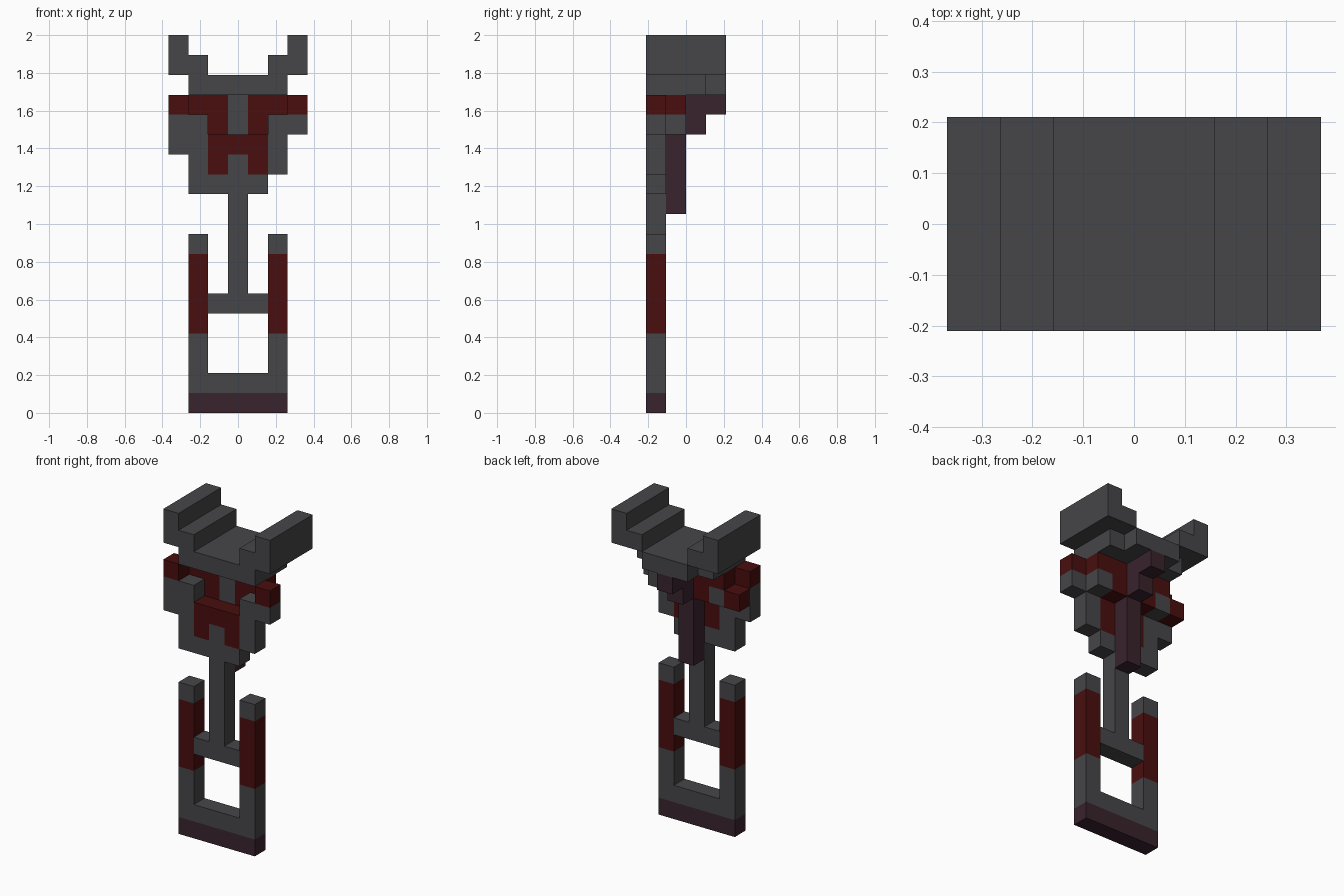
import bpy
import bmesh
from mathutils import Matrix, Vector

cube = bpy.data.objects.get("Cube")
if cube:
    bpy.data.objects.remove(cube, do_unlink=True)

# The whole model sits on a block grid: 7 wide, 4 deep, 19 high
UNIT = 2 / 19
ORIGIN = Vector((3.5, 2, 0))


def material(name, colour):
    mat = bpy.data.materials.new(name)
    mat.use_nodes = True
    mat.diffuse_color = (*colour, 1)
    bsdf = mat.node_tree.nodes["Principled BSDF"]
    bsdf.inputs["Base Color"].default_value = (*colour, 1)
    bsdf.inputs["Roughness"].default_value = 0.9
    return mat


GREY = material("dark grey", (0.061, 0.059, 0.065))
RED = material("dark red", (0.067, 0.0045, 0.0045))
PURPLE = material("dark purple", (0.041, 0.017, 0.026))


def blocks(name, mat, *boxes):
    """One object from boxes given as (x range, y range, z range) in grid units."""
    bm = bmesh.new()
    for ranges in boxes:
        low = Vector([r[0] for r in ranges])
        high = Vector([r[1] for r in ranges])
        place = Matrix.Translation(((low + high) / 2 - ORIGIN) * UNIT)
        scale = Matrix.Diagonal((*((high - low) * UNIT), 1))
        bmesh.ops.create_cube(bm, size=1, matrix=place @ scale)
    mesh = bpy.data.meshes.new(name)
    bm.to_mesh(mesh)
    bm.free()
    mesh.materials.append(mat)
    obj = bpy.data.objects.new(name, mesh)
    bpy.context.collection.objects.link(obj)
    return obj


def mirrored(x, side):
    return x if side == "right" else (7 - x[1], 7 - x[0])


FULL, FRONT, SECOND, THIRD = (0, 4), (0, 1), (1, 2), (2, 3)
MIDDLE = (3, 4)

# Handle frame
blocks("frame_foot", PURPLE, ((1, 6), FRONT, (0, 1)))
blocks("frame_base", GREY, ((1, 6), FRONT, (1, 2)))
blocks("crossbar", GREY, ((2, 5), FRONT, (5, 6)))
blocks("pole", GREY, (MIDDLE, FRONT, (6, 11)))

for side in ("right", "left"):
    post = mirrored((1, 2), side)
    outer = mirrored((0, 1), side)
    inner = mirrored((2, 3), side)
    blocks(side + "_post", GREY, (post, FRONT, (2, 4)), (post, FRONT, (8, 9)))
    blocks(side + "_post_grip", RED, (post, FRONT, (4, 8)))
    # Stepped horn, running the full depth
    blocks(side + "_horn", GREY, (outer, FULL, (17, 19)), (post, FULL, (17, 18)))
    # Brow and the recessed panel beside the nose
    blocks(side + "_brow", RED, (outer, FRONT, (15, 16)),
           (mirrored((1, 3), side), SECOND, (15, 16)),
           (inner, SECOND, (14, 15)))
    blocks(side + "_temple", GREY, (post, SECOND, (14, 15)))
    # Red tusk below the mouth
    blocks(side + "_tusk", RED, (inner, FRONT, (12, 13)))

# Uneven cheeks and chin
blocks("right_cheek", GREY, ((0, 1), FRONT, (13, 15)), ((1, 2), FRONT, (12, 15)))
blocks("left_cheek", GREY, ((6, 7), FRONT, (14, 15)), ((5, 6), FRONT, (12, 15)))
blocks("chin", GREY, ((1, 5), FRONT, (11, 12)), (MIDDLE, FRONT, (12, 13)))
blocks("mouth", RED, ((2, 5), FRONT, (13, 14)))
blocks("nose", GREY, (MIDDLE, SECOND, (14, 16)))
blocks("right_ear", RED, ((0, 1), SECOND, (14, 15)))

# Head plate between the horns
blocks("head_plate", GREY, ((1, 6), (0, 3), (16, 17)), ((2, 5), (3, 4), (16, 17)))

# Stepped spine down the back
blocks("spine", PURPLE, (MIDDLE, (2, 4), (15, 16)), (MIDDLE, THIRD, (14, 15)),
       (MIDDLE, SECOND, (10, 14)))
